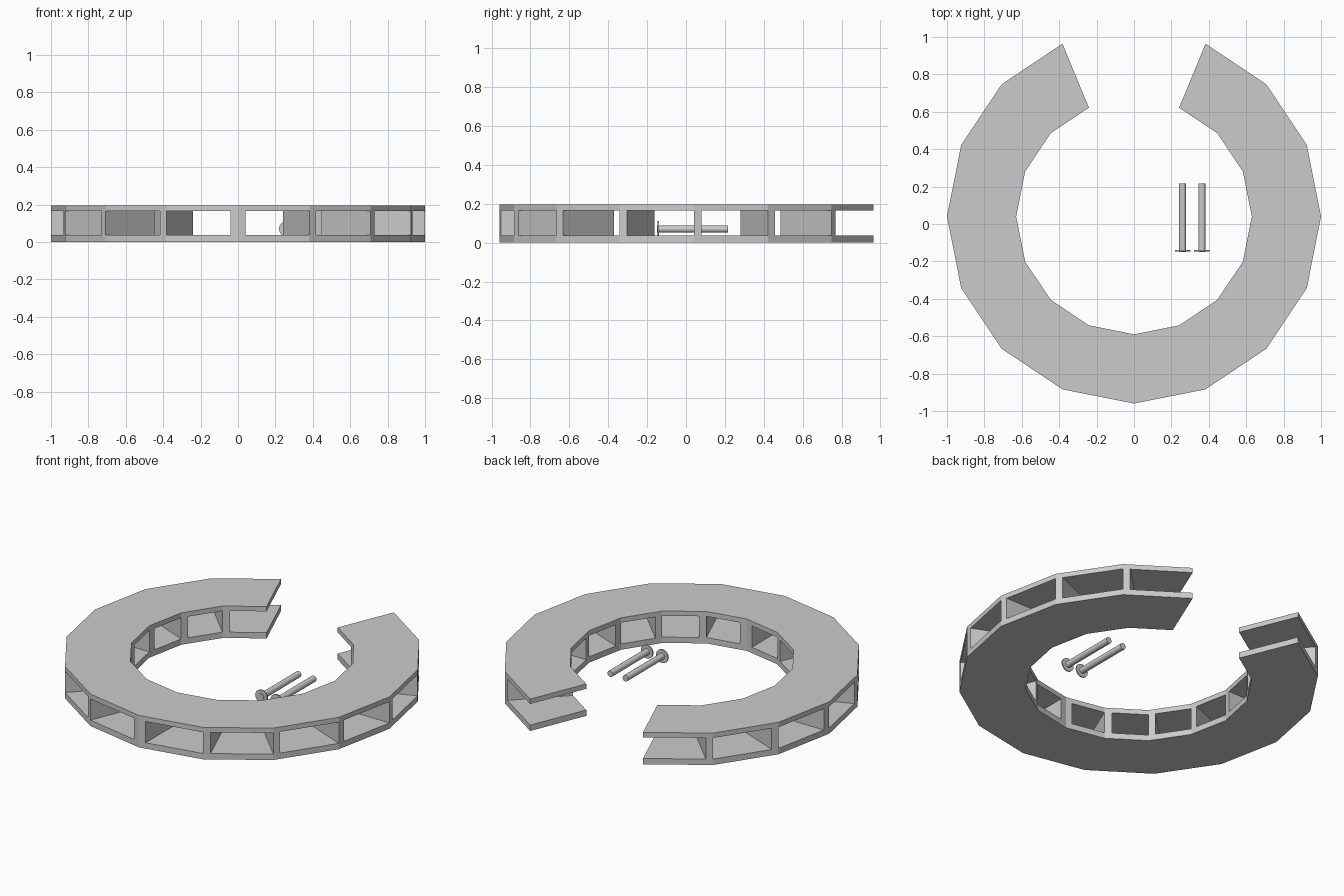
import bpy, bmesh, math
from mathutils import Matrix

if "Cube" in bpy.data.objects:
    bpy.data.objects.remove(bpy.data.objects["Cube"])

CY = 0.04                 # ring centre in y
R_OUT, R_IN = 1.0, 0.63
Z_LOW, Z_HIGH, TOP = 0.036, 0.166, 0.196
STEP = math.radians(22.5)
START = math.radians(-90)


def prism(name, outline, z0, z1):
    """Extrude a flat xy outline between two heights."""
    bm = bmesh.new()
    face = bm.faces.new([bm.verts.new((x, y, z0)) for x, y in outline])
    top = bmesh.ops.extrude_face_region(bm, geom=[face])["geom"]
    verts = [v for v in top if isinstance(v, bmesh.types.BMVert)]
    bmesh.ops.translate(bm, verts=verts, vec=(0, 0, z1 - z0))
    bmesh.ops.recalc_face_normals(bm, faces=bm.faces)
    return finish(name, bm)


def finish(name, bm):
    mesh = bpy.data.meshes.new(name)
    bm.to_mesh(mesh)
    bm.free()
    obj = bpy.data.objects.new(name, mesh)
    bpy.context.collection.objects.link(obj)
    return obj


def ring_point(r, a):
    return (r * math.cos(a), CY + r * math.sin(a))


# Floor and roof plates: 14 of 16 sides, open at the back
angles = [START + i * STEP for i in range(-7, 8)]
outline = [ring_point(R_OUT, a) for a in angles]
outline += [ring_point(R_IN, a) for a in reversed(angles)]
prism("floor_plate", outline, 0, Z_LOW)
prism("roof_plate", outline, Z_HIGH, TOP)


# Radial dividers: each bay has one wall on its leading edge, mirrored in x
def divider(i, side):
    a0 = START + i * STEP
    d = (math.cos(a0), math.sin(a0))
    edge_dir = (math.cos(a0 + STEP / 2 + math.pi / 2),
                math.sin(a0 + STEP / 2 + math.pi / 2))
    t = 0.04 / math.cos(STEP / 2)      # wall end follows the polygon edge
    pts = []
    for r, off in ((R_IN, 0), (R_OUT, 0), (R_OUT, t), (R_IN, t)):
        pts.append((side * (r * d[0] + off * edge_dir[0]),
                    CY + r * d[1] + off * edge_dir[1]))
    label = "right" if side > 0 else "left"
    prism(f"divider_wall_{label}_{i + 1}", pts, Z_LOW, Z_HIGH)


for side in (1, -1):
    for i in range(7):
        divider(i, side)


# Loose pins with thin disc heads, lying along y
def pin(name, x, z=0.07):
    bm = bmesh.new()
    for radius, y0, y1 in ((0.019, -0.15, 0.216), (0.041, -0.146, -0.138)):
        m = (Matrix.Translation((x, (y0 + y1) / 2, z))
             @ Matrix.Rotation(math.radians(90), 4, 'X'))
        bmesh.ops.create_cone(bm, cap_ends=True, segments=16, radius1=radius,
                              radius2=radius, depth=y1 - y0, matrix=m)
    finish(name, bm)


pin("pin_left", 0.26)
pin("pin_right", 0.363)
